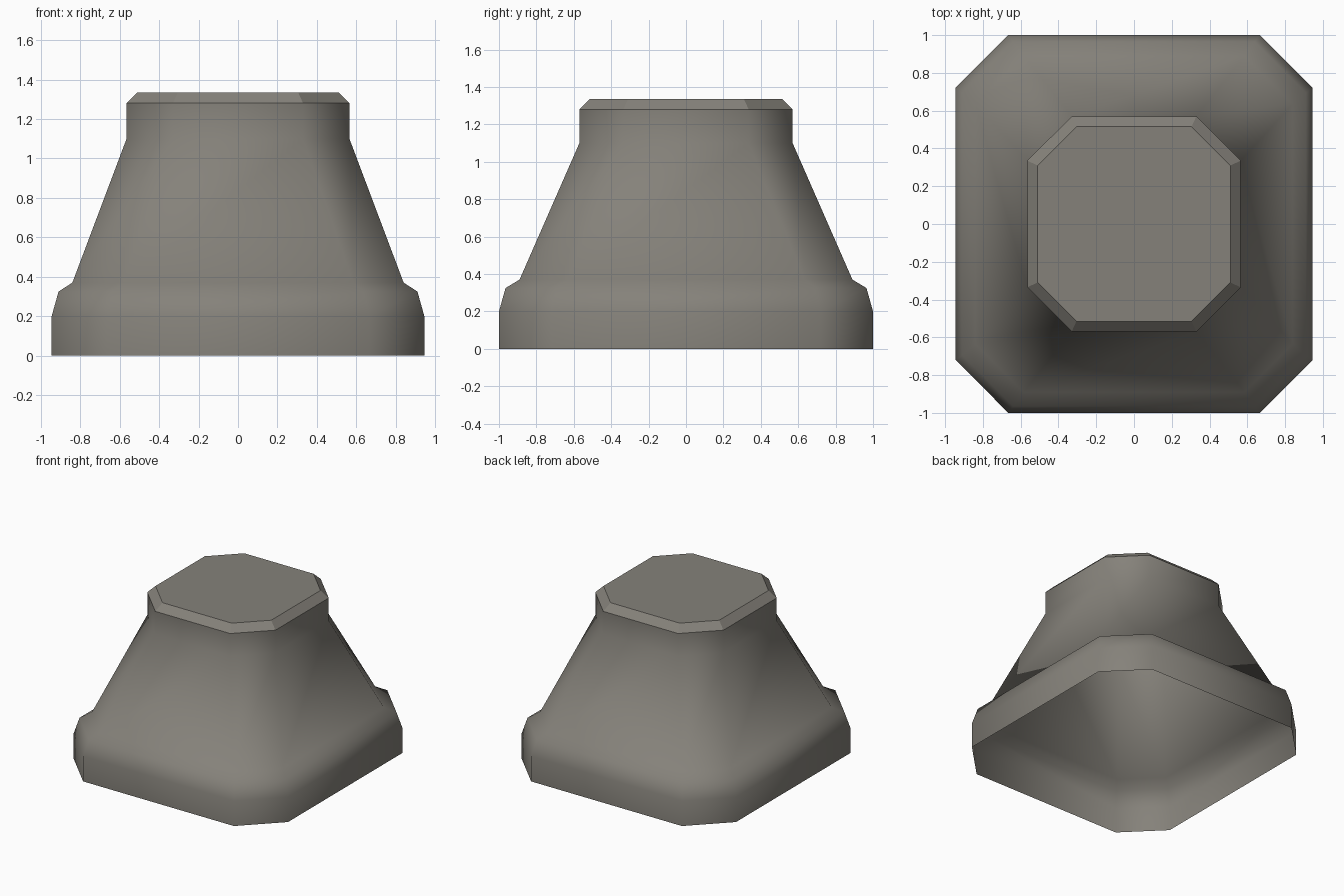
import bpy, bmesh

if "Cube" in bpy.data.objects:
    bpy.data.objects.remove(bpy.data.objects["Cube"])

# Octagonal (corner-cut rectangle) sections: half x, half y, corner cut, height
SECTIONS = [
    (0.945, 1.0, 0.28, 0.0),
    (0.945, 1.0, 0.28, 0.2),
    (0.91, 0.965, 0.27, 0.325),
    (0.84, 0.89, 0.255, 0.37),
    (0.565, 0.57, 0.235, 1.1),
    (0.565, 0.57, 0.235, 1.28),
    (0.51, 0.515, 0.205, 1.335),
]

stone = bpy.data.materials.new("warm grey stone")
stone.diffuse_color = (0.235, 0.222, 0.195, 1)
stone.use_nodes = True
stone.node_tree.nodes["Principled BSDF"].inputs["Base Color"].default_value = stone.diffuse_color


def ring(bm, x, y, c, z):
    pts = [(x, c - y), (x, y - c), (x - c, y), (c - x, y),
           (-x, y - c), (-x, c - y), (c - x, -y), (x - c, -y)]
    return [bm.verts.new((px, py, z)) for px, py in pts]


# Hollow shell, open at the bottom, lofted through the sections
bm = bmesh.new()
rings = [ring(bm, *s) for s in SECTIONS]
for k, (a, b) in enumerate(zip(rings, rings[1:])):
    for i in range(8):
        j = (i + 1) % 8
        f = bm.faces.new((a[i], a[j], b[j], b[i]))
        f.smooth = k < len(SECTIONS) - 2   # bevelled rim stays flat
bm.faces.new(rings[-1])                    # flat top

mesh = bpy.data.meshes.new("pedestal_shell")
bm.to_mesh(mesh)
bm.free()
mesh.materials.append(stone)
bpy.context.collection.objects.link(bpy.data.objects.new("pedestal_shell", mesh))
